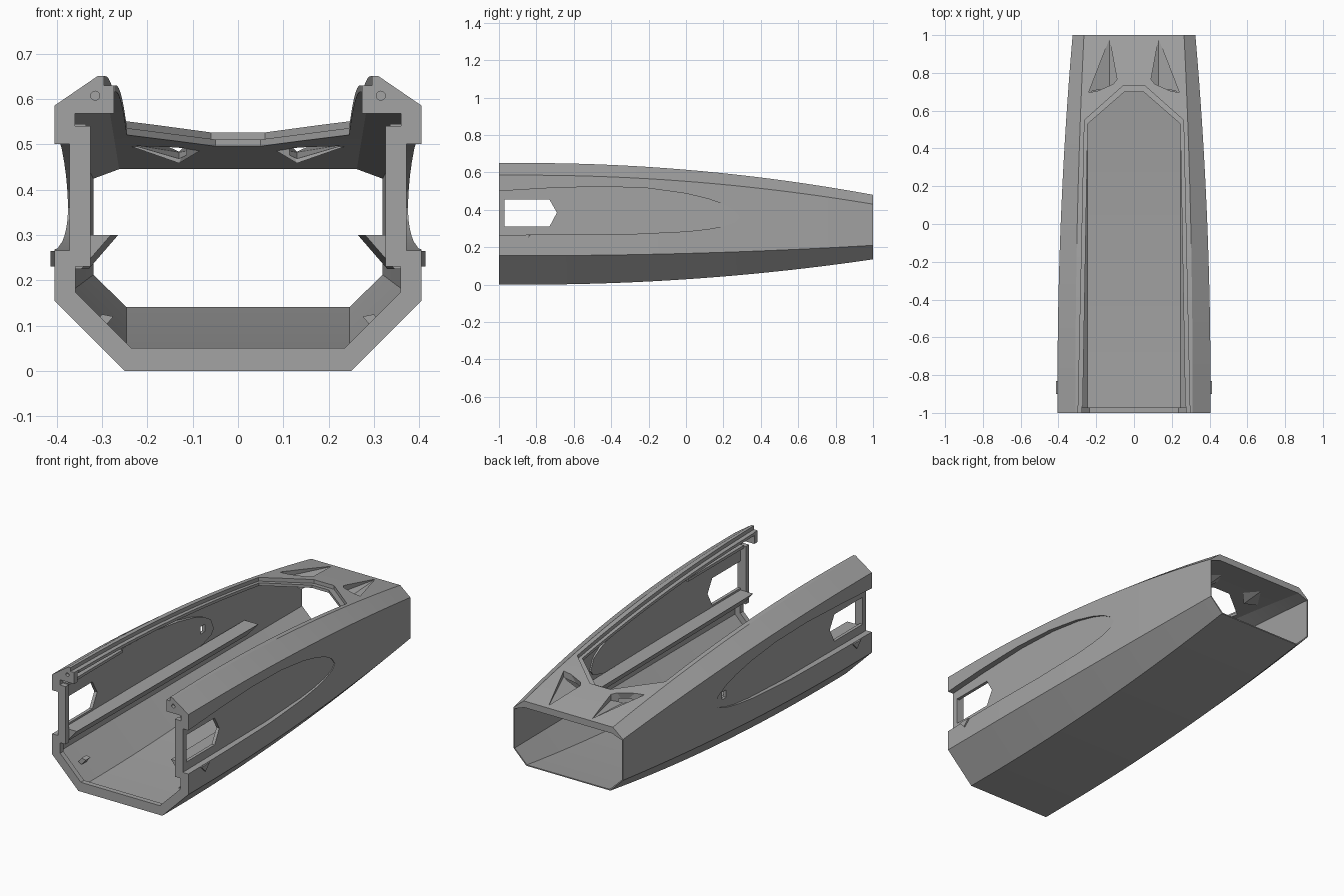
import bpy, bmesh, math
from mathutils import Vector

if "Cube" in bpy.data.objects:
    bpy.data.objects.remove(bpy.data.objects["Cube"])

grey = bpy.data.materials.new("plain grey")
grey.diffuse_color = (0.37, 0.37, 0.37, 1)
grey.use_nodes = True
grey.node_tree.nodes["Principled BSDF"].inputs["Base Color"].default_value = grey.diffuse_color


def finish(name, bm):
    bmesh.ops.recalc_face_normals(bm, faces=bm.faces)
    me = bpy.data.meshes.new(name)
    bm.to_mesh(me)
    bm.free()
    me.materials.append(grey)
    ob = bpy.data.objects.new(name, me)
    bpy.context.collection.objects.link(ob)
    return ob


def loft(name, rings):
    """Closed solid through rings of 3D points."""
    bm = bmesh.new()
    vs = [[bm.verts.new(p) for p in r] for r in rings]
    n = len(rings[0])
    for a, b in zip(vs, vs[1:]):
        for i in range(n):
            j = (i + 1) % n
            bm.faces.new((a[i], a[j], b[j], b[i]))
    bm.faces.new(vs[0])
    bm.faces.new(vs[-1])
    return finish(name, bm)


def hull(name, pts):
    bm = bmesh.new()
    for p in pts:
        bm.verts.new(p)
    bmesh.ops.convex_hull(bm, input=bm.verts)
    return finish(name, bm)


def side_prism(name, yz, x0, x1):
    return loft(name, [[(x, y, z) for y, z in yz] for x in (x0, x1)])


def box(name, lo, hi):
    return hull(name, [(x, y, z) for x in (lo[0], hi[0]) for y in (lo[1], hi[1]) for z in (lo[2], hi[2])])


def boolean(ob, cutter, op='DIFFERENCE'):
    m = ob.modifiers.new("cut", 'BOOLEAN')
    m.operation, m.solver, m.object = op, 'EXACT', cutter
    bpy.context.view_layer.objects.active = ob
    bpy.ops.object.modifier_apply(modifier=m.name)
    bpy.data.objects.remove(cutter)


def ease(y):
    return max(0, (y + 0.85) / 1.85) ** 2


def mix(a, b, y):
    return a + (b - a) * ease(y)


def top(y):
    return mix(0.65, 0.48, y)


def mirrored(half):
    return half + [(-x, z) for x, z in reversed(half)]


def section(y, outer):
    """Eight-sided hull section, outside or inside."""
    if outer:
        h = [(mix(.25, .25, y), mix(0, .135, y)), (mix(.405, .325, y), mix(.155, .21, y)),
             (mix(.405, .325, y), mix(.585, .43, y)), (mix(.31, .265, y), top(y))]
    else:
        h = [(mix(.245, .246, y), mix(.016, .141, y)), (mix(.389, .319, y), mix(.16, .212, y)),
             (mix(.389, .319, y), mix(.56, .424, y)), (mix(.29, .262, y), top(y) - .035)]
    return [(x, y, z) for x, z in mirrored(h)]


steps = [-0.85 + 1.85 * i / 20 for i in range(21)]
body = loft("shell", [section(y, True) for y in [-1] + steps])
cavity = loft("cavity", [section(y, False) for y in [-.972] + steps] +
              [[(x, 1.1, z) for x, _, z in section(1, False)]])

# oval side pockets, with matching bulges inside
upper = [(-.75, .515), (-.45, .525), (-.2, .515), (0, .487), (.12, .458), (.2, .43), (.26, .396)]
lower = [(.265, .334), (.2, .312), (.12, .297), (0, .284), (-.3, .27)]
oval = [(-1.1, .5), (-1, .5)] + upper + [(.288, .36)] + lower + [(-1.1, .265)]
bulge = [(y + (.015 if y > 0 else 0), z + (.012 if z > .36 else -.012)) for y, z in oval]
for s in (1, -1):
    boolean(cavity, side_prism("bulge", bulge, s * .355, s * .6))
    boolean(body, side_prism("pocket", oval, s * .372, s * .6))


# intake scoops in the rear deck
def scoop(s, grow, lift):
    pts = [(.13, .98 + grow * .5, .482), (.24 + grow, .70 - lift, .50), (.09 - grow, .77 - lift, .488),
           (.13, .72 - lift, .468 - grow), (.24 + grow, .70 - lift, .58), (.09 - grow, .77 - lift, .58),
           (.13, .98, .56)]
    return hull("scoop", [(s * x, y, z) for x, y, z in pts])


for s in (1, -1):
    boolean(cavity, scoop(s, .01, 0))
boolean(body, cavity)
for s in (1, -1):
    boolean(body, scoop(s, 0, .004))

# opening through the thick front ring
ring = mirrored([(.235, .05), (.358, .173), (.358, .23), (.325, .23), (.325, .54),
                 (.36, .54), (.36, .568), (.274, .568), (.274, .8)])
boolean(body, loft("ring_hole", [[(x, y, z) for x, z in ring] for y in (-1.1, -.965)]))


# stepped hatch opening in the roof
def hatch(w0, w1, y1, w2, y2, floor):
    ys = [-1.1, -1] + [y for y in steps if y < y1 - .02] + [y1, y2]
    rings = []
    for y in ys:
        if y <= y1:
            w = w0 + (w1 - w0) * (y + 1) / (y1 + 1)
        else:
            w = w2
        z = floor(y)
        rings.append([(-w, y, z), (w, y, z), (w, y, .9), (-w, y, .9)])
    return loft("hatch", rings)


boolean(body, hatch(.272, .245, .53, .05, .70, lambda y: .4))
boolean(body, hatch(.296, .262, .55, .06, .73, lambda y: top(y) - .02))

# windows and pin holes
window = [(-.97, .31), (-.73, .31), (-.69, .385), (-.73, .455), (-.97, .455)]
for s in (1, -1):
    boolean(body, side_prism("window", window, s * .3, s * .5))
    pin = [(s * .315 + .01 * math.cos(a * math.pi / 6), .607 + .01 * math.sin(a * math.pi / 6)) for a in range(12)]
    boolean(body, loft("pin", [[(x, y, z) for x, z in pin] for y in (-1.1, -.98)]))
boolean(body, box("left_port", (-.5, .19, .36), (-.3, .225, .40)))

# inner rails, upper strips, outer catches and floor gussets
for s, side in ((1, "right"), (-1, "left")):
    loft(side + "_rail", [[(s * (x - d), y, z) for x, z in ((.28, .30), (.362, .30), (.362, .225), (.345, .225))]
                          for y, d in ((-.97, 0), (.55, .016))])
    box(side + "_strip", (s * .335, -.97, .53), (s * .375, -.5, .545))
    side_prism(side + "_catch", [(-.9, .265), (-.83, .265), (-.865, .23)], s * .38, s * .413)
    hull(side + "_gusset", [(s * x, y, z) for y in (-.9, -.86)
                            for x, z in ((.275, .12), (.30, .125), (.32, .1), (.30, .09))])

bpy.ops.object.select_all(action='DESELECT')
body.select_set(True)
bpy.context.view_layer.objects.active = body
bpy.ops.object.shade_smooth_by_angle(angle=math.radians(20))
